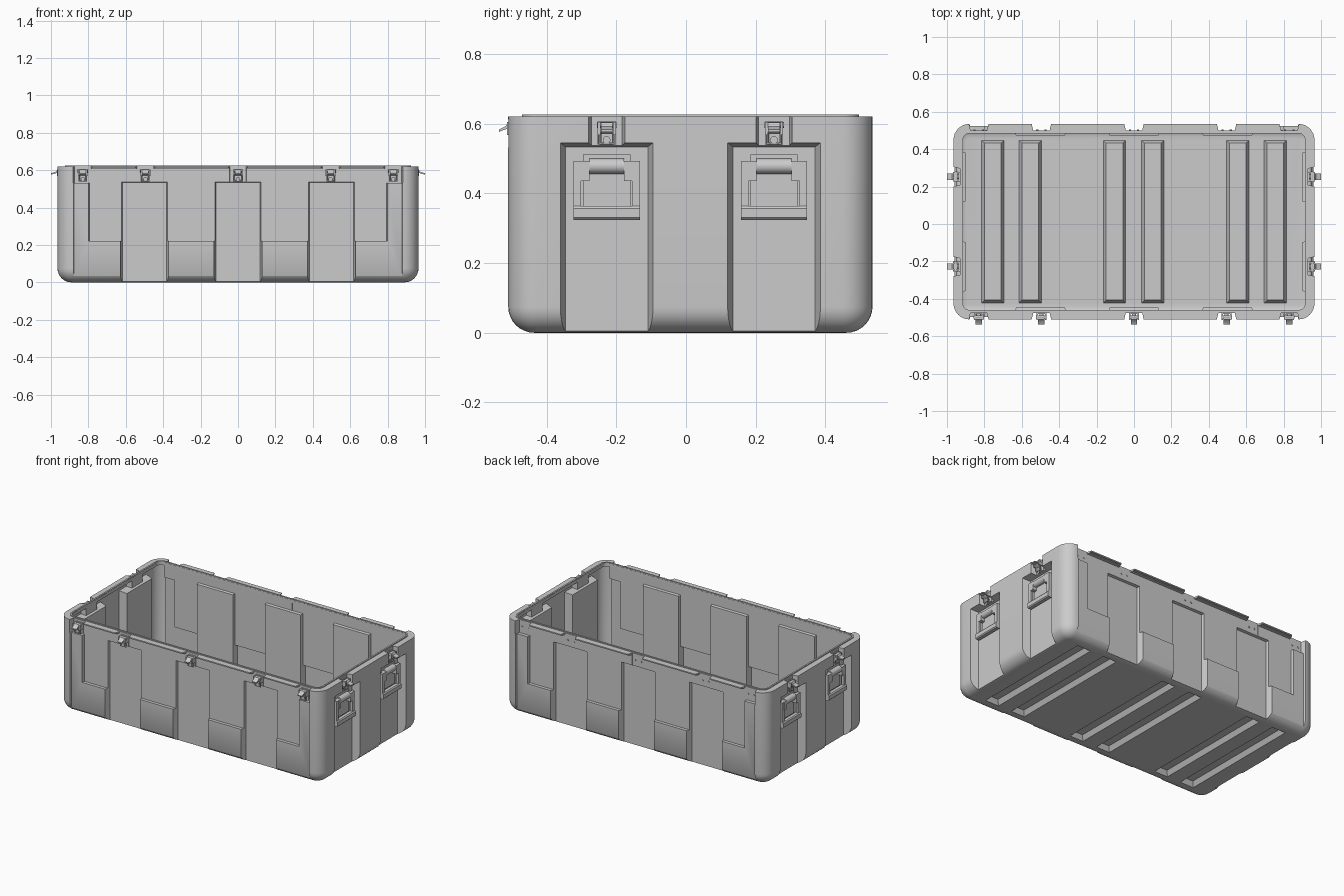
import bpy, bmesh
from math import sin, cos, pi
from mathutils import Matrix, Vector

if "Cube" in bpy.data.objects:
    bpy.data.objects.remove(bpy.data.objects["Cube"])

HX, HY, CY = 0.965, 0.5225, 0.0125      # half sizes of the shell and its y centre
T = 0.013                               # wall thickness
ROOT = Matrix.Translation((0, CY, 0))
WALLS = [(0, HY), (pi, HY), (pi / 2, HX), (-pi / 2, HX)]   # front, back, right, left


def make(name, bm, ang=0.0):
    bmesh.ops.recalc_face_normals(bm, faces=bm.faces)
    bm.transform(ROOT @ Matrix.Rotation(ang, 4, 'Z'))
    me = bpy.data.meshes.new(name)
    bm.to_mesh(me)
    bm.free()
    ob = bpy.data.objects.new(name, me)
    bpy.context.collection.objects.link(ob)
    return ob


def skin(bm, rings):
    vs = [[bm.verts.new(p) for p in r] for r in rings]
    n = len(vs[0])
    for a, b in zip(vs, vs[1:]):
        for i in range(n):
            bm.faces.new((a[i], a[(i + 1) % n], b[(i + 1) % n], b[i]))
    bm.faces.new(vs[0][::-1])
    bm.faces.new(vs[-1])


def box(bm, u0, u1, y0, y1, z0, z1):
    skin(bm, [[(u0, y0, z), (u1, y0, z), (u1, y1, z), (u0, y1, z)] for z in (z0, z1)])


def rod(bm, p, axis, r, length, seg=12):
    m = Matrix.Translation(p) @ Vector((0, 0, 1)).rotation_difference(Vector(axis)).to_matrix().to_4x4()
    bmesh.ops.create_cone(bm, cap_ends=True, segments=seg, radius1=r, radius2=r, depth=length, matrix=m)


def plan(off, r, z, n=8):
    # rounded rectangle inset by off
    pts = []
    for k, (sx, sy) in enumerate(((1, 1), (-1, 1), (-1, -1), (1, -1))):
        for i in range(n + 1):
            a = (k + i / n) * pi / 2
            pts.append((sx * (HX - off - r) + r * cos(a), sy * (HY - off - r) + r * sin(a), z))
    return pts


def tub(name, off, z0, z1, rb):
    bm = bmesh.new()
    r = 0.085 - off
    rings = []
    if rb:
        for i in range(8):
            a = i / 8 * pi / 2
            ins = rb * (1 - sin(a))
            rings.append(plan(off + ins, r - ins, z0 + rb * (1 - cos(a))))
        z0 += rb
    rings += [plan(off, r, z0), plan(off, r, z1)]
    skin(bm, rings)
    return make(name, bm)


def cut(ob, cutter, op='DIFFERENCE'):
    m = ob.modifiers.new('cut', 'BOOLEAN')
    m.operation, m.solver, m.object = op, 'EXACT', cutter
    bpy.context.view_layer.objects.active = ob
    bpy.ops.object.modifier_apply(modifier=m.name)
    bpy.data.objects.remove(cutter, do_unlink=True)


def wall_cut(ob, wall, u, hw, z0, z1, depth, s, t, sz=0):
    # tapered pocket in one wall, grown by t
    ang, d = wall
    rings = []
    for v, k in ((0.02, s * 0.02 / depth), (-depth - t, -s)):
        l, r, y, top = u - hw - t - k, u + hw + t + k, -(d + v), z1 + t + k * sz
        rings.append([(l, y, z0 - t), (r, y, z0 - t), (r, y, top), (l, y, top)])
    bm = bmesh.new()
    skin(bm, rings)
    cut(ob, make('cutter', bm, ang))


def pockets(ob, t):
    for i, w in enumerate(WALLS):
        if i < 2:
            wall_cut(ob, w, 0, 0.88, -0.1, 0.612, 0.012, 0.004, t)       # long face between corners
            wall_cut(ob, w, 0, 0.80, 0.22, 0.608, 0.033, 0.005, t)       # upper panel
        for u in ((-0.5, 0, 0.5) if i < 2 else (-0.24, 0.24)):
            wall_cut(ob, w, u, 0.133, -0.1, 0.545, 0.05, 0.015, t, 0.8)  # tall channels
        for u in ((-0.83, -0.495, 0, 0.495, 0.83) if i < 2 else (-0.24, 0.24)):
            wall_cut(ob, w, u, 0.052, 0.532, 0.7, 0.034, 0.008, t)       # latch notches
    for x in (-0.755, -0.555, -0.105, 0.1, 0.555, 0.755):                # floor grooves
        rings = []
        for z, k in ((-0.02, 0.012), (0.03 + t, -0.018)):
            a, b = 0.05 + t + k, 0.425 + t + k
            rings.append([(x - a, -b, z), (x + a, -b, z), (x + a, b, z), (x - a, b, z)])
        bm = bmesh.new()
        skin(bm, rings)
        cut(ob, make('cutter', bm))


# case shell: pocketed outer body minus a matching cavity and the rim opening
shell = tub('case_shell', 0, 0, 0.62, 0.075)
pockets(shell, 0)
cavity = tub('cavity', T, T, 0.60, 0.075 - T)
pockets(cavity, T)
cut(shell, cavity)
cut(shell, tub('opening', 0.0505, 0.58, 0.7, 0))

# raised sealing bead on the rim
bead = tub('rim_bead', 0.039, 0.615, 0.626, 0)
cut(bead, tub('bead_hole', 0.0495, 0.6, 0.7, 0))


def latch(wall, u, tip):
    ang, d = wall
    bm = bmesh.new()
    box(bm, u - 0.026, u + 0.026, -d + 0.028, -d + 0.036, 0.54, 0.606)
    for s in (-1, 1):
        c = u + s * 0.022
        box(bm, c - 0.004, c + 0.004, -d - 0.004, -d + 0.03, 0.568, 0.604)
    # folded lever ending in a small hook
    prof = [(-0.02, 0.603), (0.0, 0.603), (0.008, 0.592), (tip, 0.583), (tip, 0.576),
            (0.012, 0.582), (0.0, 0.586), (-0.02, 0.572)]
    skin(bm, [[(u + x, -(d + v), z) for v, z in prof] for x in (-0.017, 0.017)])
    # wire loop and pivots
    rod(bm, (u, -d + 0.012, 0.596), (1, 0, 0), 0.008, 0.056)
    rod(bm, (u, -d + 0.02, 0.553), (0, 1, 0), 0.011, 0.024)
    for s in (-1, 1):
        rod(bm, (u + s * 0.019, -d + 0.012, 0.56), (0, 0, 1), 0.004, 0.04, 8)
    rod(bm, (u, -d + 0.012, 0.542), (1, 0, 0), 0.004, 0.042, 8)
    return make('latch', bm, ang)


def handle(wall, u):
    ang, d = wall
    bm = bmesh.new()
    box(bm, u - 0.068, u + 0.068, -d + 0.04, -d + 0.054, 0.36, 0.512)      # back plate
    rod(bm, (u, -d + 0.034, 0.478), (1, 0, 0), 0.022, 0.10, 16)            # pivot barrel
    for s in (-1, 1):
        c = u + s * 0.062
        box(bm, c - 0.012, c + 0.012, -d + 0.012, -d + 0.054, 0.436, 0.492)  # bracket
        c = u + s * 0.084
        box(bm, c - 0.011, c + 0.011, -d + 0.014, -d + 0.032, 0.33, 0.492)   # bail arm
    grip = [(0.006, 0.33), (0.012, 0.324), (0.034, 0.324), (0.04, 0.33),
            (0.04, 0.356), (0.034, 0.363), (0.012, 0.363), (0.006, 0.356)]
    skin(bm, [[(u + x, -d + y, z) for y, z in grip] for x in (-0.095, 0.095)])
    return make('carry_handle', bm, ang)


parts = [shell, bead]
for u in (-0.83, -0.495, 0, 0.495, 0.83):
    parts.append(latch(WALLS[0], u, 0.027))
for w in WALLS[2:]:
    for u in (-0.24, 0.24):
        parts += [latch(w, u, 0.035), handle(w, u)]

# rivets in the rear notches
bm = bmesh.new()
for u in (-0.83, -0.495, 0, 0.495, 0.83):
    for s in (-0.022, 0.022):
        rod(bm, (u + s, -HY + 0.034, 0.575), (0, 1, 0), 0.006, 0.008, 10)
parts.append(make('rear_rivets', bm, pi))

bpy.ops.object.select_all(action='DESELECT')
for ob in parts:
    ob.select_set(True)
bpy.context.view_layer.objects.active = shell
bpy.ops.object.shade_smooth_by_angle(angle=0.5)
